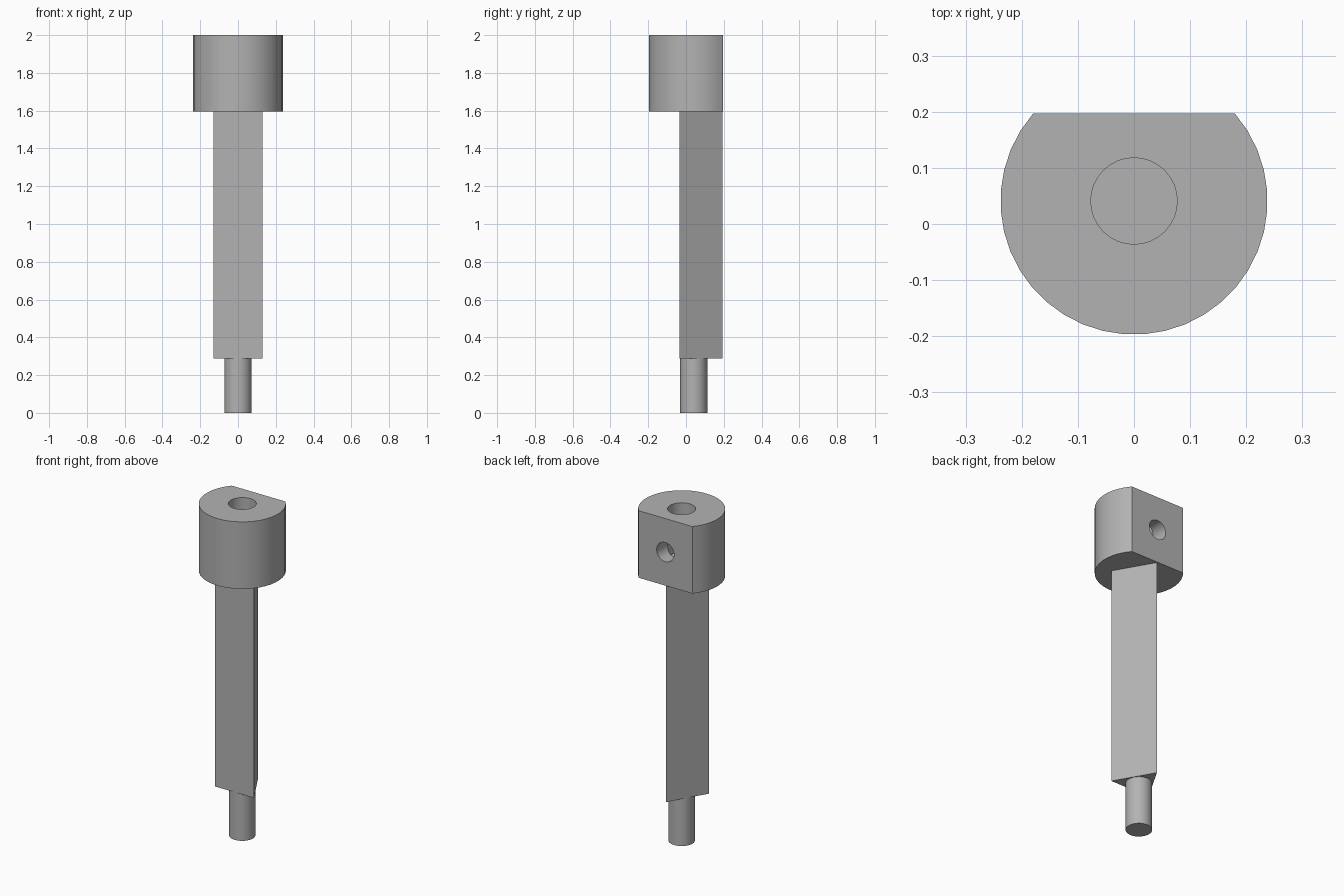
import bpy
import math
from mathutils import Matrix

if "Cube" in bpy.data.objects:
    bpy.data.objects.remove(bpy.data.objects["Cube"])

AXIS_Y = 0.041       # common axis of pin, shaft and head
FLAT_Y = 0.197       # flat on the back of the head
PIN_TOP, HEAD_BASE, TOP = 0.289, 1.596, 2.0
HEAD_R = 0.238

steel = bpy.data.materials.new("grey steel")
steel.use_nodes = True
grey = (0.45, 0.45, 0.45, 1)
steel.diffuse_color = grey
steel.node_tree.nodes["Principled BSDF"].inputs["Base Color"].default_value = grey


def prism(name, outline, z0, z1):
    """Closed prism from a counter-clockwise outline."""
    n = len(outline)
    verts = [(x, y, z) for z in (z0, z1) for x, y in outline]
    faces = [tuple(reversed(range(n))), tuple(range(n, 2 * n))]
    faces += [(i, (i + 1) % n, (i + 1) % n + n, i + n) for i in range(n)]
    mesh = bpy.data.meshes.new(name)
    mesh.from_pydata(verts, [], faces)
    mesh.materials.append(steel)
    obj = bpy.data.objects.new(name, mesh)
    bpy.context.collection.objects.link(obj)
    return obj


def ring(radius, count, start=0.0, sweep=math.tau, y=AXIS_Y):
    steps = count if sweep == math.tau else count - 1
    return [(radius * math.cos(start + sweep * i / steps),
             y + radius * math.sin(start + sweep * i / steps)) for i in range(count)]


def smooth(obj):
    bpy.ops.object.select_all(action='DESELECT')
    obj.select_set(True)
    bpy.context.view_layer.objects.active = obj
    bpy.ops.object.shade_smooth_by_angle(angle=math.radians(30))


def drill(obj, cutter):
    cutter.hide_render = True
    mod = obj.modifiers.new("hole", 'BOOLEAN')
    mod.operation, mod.solver, mod.object = 'DIFFERENCE', 'EXACT', cutter
    bpy.context.view_layer.objects.active = obj
    bpy.ops.object.modifier_apply(modifier=mod.name)
    bpy.data.objects.remove(cutter)


# Round pin at the bottom
pin = prism("pin", ring(0.072, 32), 0, PIN_TOP)
smooth(pin)

# Three-sided shaft, flat to the front, edge to the back
prism("shaft", ring(0.151, 3, math.pi / 2), PIN_TOP, HEAD_BASE)

# Round head with a flat cut on the back
a = math.asin((FLAT_Y - AXIS_Y) / HEAD_R)
head = prism("head", ring(HEAD_R, 30, math.pi - a, math.pi + 2 * a), HEAD_BASE, TOP)

# Blind socket from the top, and a set screw hole from the flat into it
drill(head, prism("socket_cutter", ring(0.077, 32), TOP - 0.3, TOP + 0.1))
screw = prism("screw_cutter", ring(0.058, 32, y=0), 0, 0.3)
screw.matrix_world = (Matrix.Translation((0, AXIS_Y, (HEAD_BASE + TOP) / 2))
                      @ Matrix.Rotation(-math.pi / 2, 4, 'X'))
bpy.context.view_layer.update()
drill(head, screw)
smooth(head)
